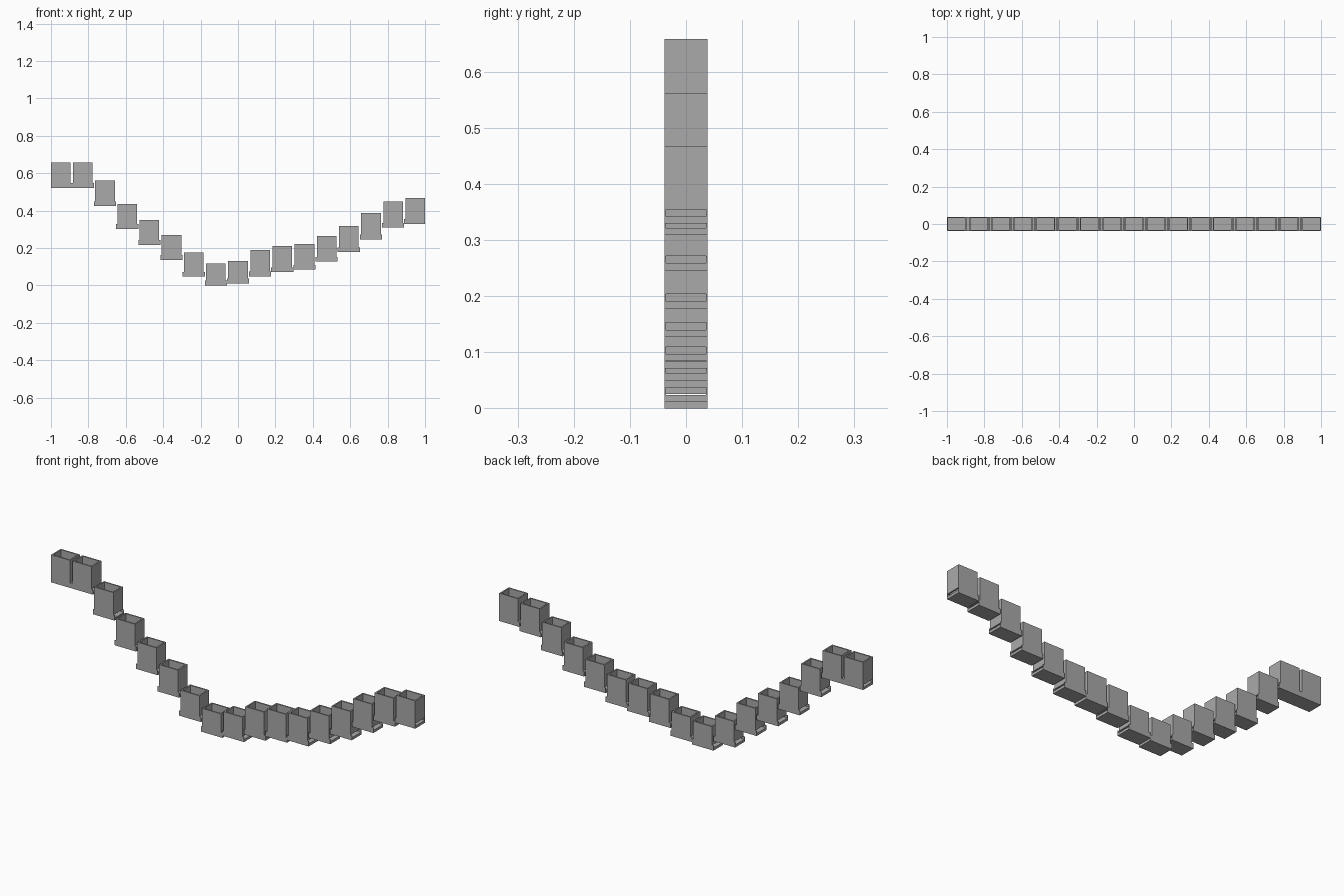
import bpy
import bmesh

cube = bpy.data.objects.get("Cube")
if cube:
    bpy.data.objects.remove(cube, do_unlink=True)

grey = bpy.data.materials.new("plain_grey")
grey.use_nodes = True
colour = (0.4, 0.4, 0.4, 1)
grey.diffuse_color = colour
grey.node_tree.nodes["Principled BSDF"].inputs["Base Color"].default_value = colour

PITCH = 0.1185      # spacing of the bins
GAP = 0.007         # overhang of the trough past the bin body
HALF_Y = 0.038
FLOOR = 0.0128
TROUGH_TOP = 0.0257
LIP = 0.002         # trough side thickness
WALL = 0.007        # bin wall thickness

# Bottom and top height of every bin, from the model's right to its left
LEVELS = [
    (0.521, 0.658), (0.521, 0.658), (0.424, 0.561), (0.302, 0.436),
    (0.216, 0.350), (0.136, 0.271), (0.047, 0.175), (0.0, 0.117),
    (0.011, 0.132), (0.049, 0.189), (0.071, 0.210), (0.084, 0.222),
    (0.127, 0.265), (0.178, 0.319), (0.246, 0.387), (0.309, 0.448),
    (0.329, 0.467),
]


def add_trough(bm, x0, x1, z):
    """U-shaped channel running along x."""
    inner = HALF_Y - LIP
    profile = [(-HALF_Y, 0), (HALF_Y, 0), (HALF_Y, TROUGH_TOP), (inner, TROUGH_TOP),
               (inner, FLOOR), (-inner, FLOOR), (-inner, TROUGH_TOP), (-HALF_Y, TROUGH_TOP)]
    face = bm.faces.new([bm.verts.new((x0, y, z + h)) for y, h in profile])
    result = bmesh.ops.extrude_face_region(bm, geom=[face], use_keep_orig=True)
    moved = [v for v in result["geom"] if isinstance(v, bmesh.types.BMVert)]
    bmesh.ops.translate(bm, verts=moved, vec=(x1 - x0, 0, 0))


def add_sleeve(bm, x0, x1, z0, z1):
    """Rectangular sleeve with walls, open at both ends."""
    def loop(inset, z):
        a, b, y = x0 + inset, x1 - inset, HALF_Y - inset
        return [bm.verts.new(p) for p in ((a, -y, z), (b, -y, z), (b, y, z), (a, y, z))]

    loops = [loop(0, z0), loop(0, z1), loop(WALL, z1), loop(WALL, z0)]
    for n in range(4):
        low, high = loops[n], loops[(n + 1) % 4]
        for i in range(4):
            j = (i + 1) % 4
            bm.faces.new((low[i], low[j], high[j], high[i]))


# Each bin is a sleeve standing on its trough; the end troughs stop flush
last = len(LEVELS) - 1
for i, (bottom, top) in enumerate(LEVELS):
    centre = (i - last / 2) * PITCH
    left, right = centre - PITCH / 2, centre + PITCH / 2
    bm = bmesh.new()
    add_trough(bm, left + (GAP if i == 0 else 0), right - (GAP if i == last else 0), bottom)
    add_sleeve(bm, left + GAP, right - GAP, bottom + TROUGH_TOP, top)
    bmesh.ops.recalc_face_normals(bm, faces=bm.faces)
    name = f"open_bin_{i + 1}"
    mesh = bpy.data.meshes.new(name)
    bm.to_mesh(mesh)
    bm.free()
    mesh.materials.append(grey)
    bpy.context.collection.objects.link(bpy.data.objects.new(name, mesh))
